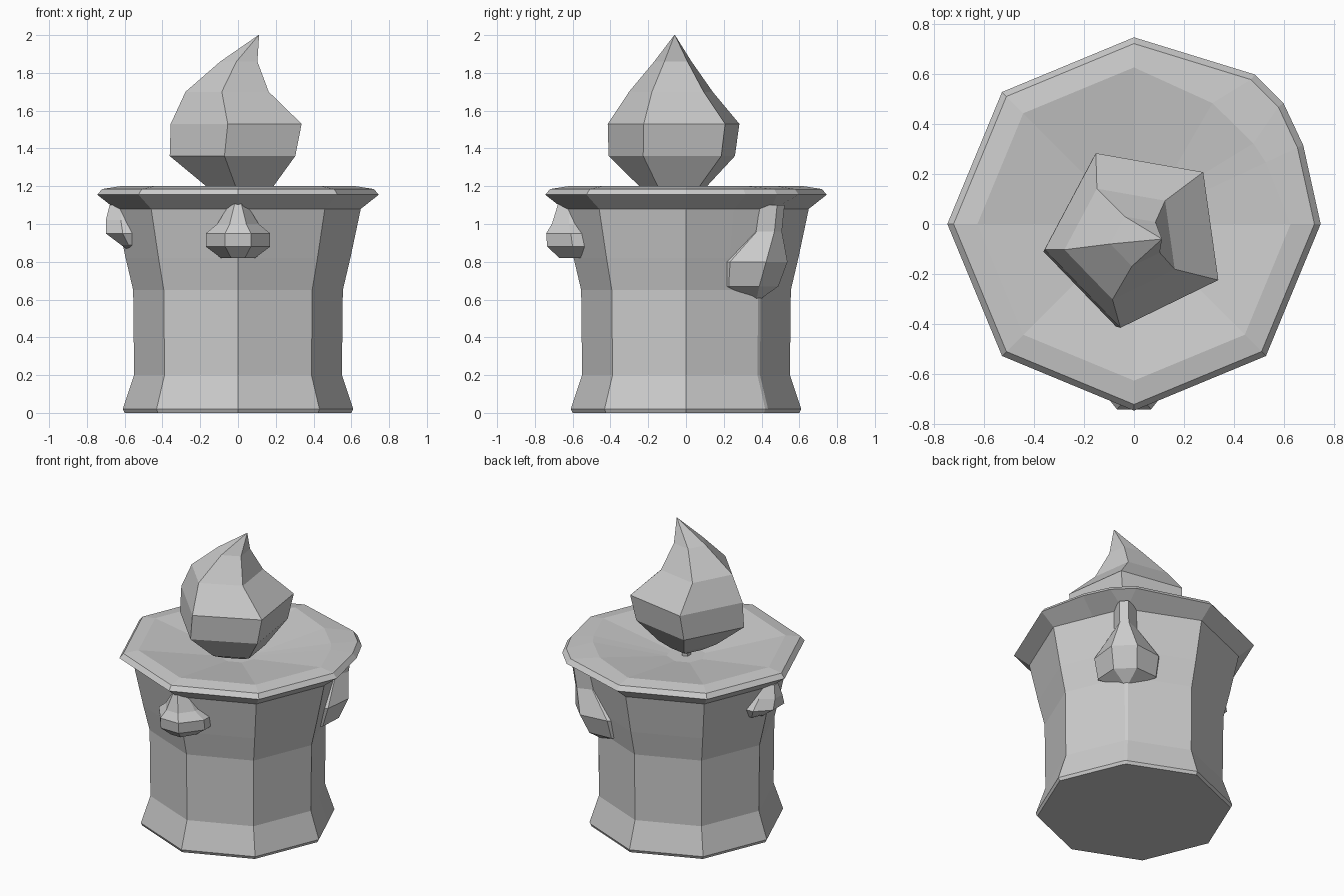
import bpy, bmesh
from math import sin, cos, radians

if "Cube" in bpy.data.objects:
    bpy.data.objects.remove(bpy.data.objects["Cube"])


def loft(name, rings):
    """Join equal-length rings of points with faces and cap both ends."""
    bm = bmesh.new()
    rows = [[bm.verts.new(p) for p in ring] for ring in rings]
    n = len(rows[0])
    for a, b in zip(rows, rows[1:]):
        for i in range(n):
            j = (i + 1) % n
            bm.faces.new((a[i], a[j], b[j], b[i]))
    bm.faces.new(rows[0][::-1])
    bm.faces.new(rows[-1])
    bmesh.ops.recalc_face_normals(bm, faces=bm.faces[:])
    mesh = bpy.data.meshes.new(name)
    bm.to_mesh(mesh)
    bm.free()
    obj = bpy.data.objects.new(name, mesh)
    bpy.context.collection.objects.link(obj)
    return obj


def polar(r, deg, z, cx=0, cy=0):
    return (cx + r * cos(radians(deg)), cy + r * sin(radians(deg)), z)


# Candle body: octagon whose back-right corner swells at the rim
octagon = [(a, 1) for a in range(90, 361, 45)]
plain = [(25, .925), (44, .99), (46, .99)] + octagon
swollen = [(25, 1.0), (39, 1.03), (51, 1.03)] + octagon
inner = [(25, .93), (34, .92), (57, .92)] + octagon
profile = [(.60, 0, plain), (.61, .02, plain), (.55, .20, plain),
           (.555, .65, plain), (.595, .82, plain), (.65, 1.08, plain),
           (.745, 1.155, swollen), (.72, 1.185, swollen),
           (.625, 1.2, inner), (.12, 1.12, plain)]
loft("candle_body", [[polar(r * f, a, z) for a, f in shape]
                     for r, z, shape in profile])


# Wax drips: layers of (z, half width, root radius, outer radius)
def drip(name, angle, layers):
    c, s = cos(radians(angle)), sin(radians(angle))
    rings = []
    for z, w, root, out in layers:
        section = [(root - .1, -w), (root, -w), (out, -w * .4),
                   (out, w * .4), (root, w), (root - .1, w)]
        rings.append([(d * c - t * s, d * s + t * c, z) for d, t in section])
    loft(name, rings)


drip("front_drip", 270, [(.82, .09, .58, .67), (.88, .17, .60, .735),
                         (.95, .17, .61, .74), (1.0, .11, .62, .71),
                         (1.13, .03, .62, .67)])
drip("left_drip", 180, [(.86, .05, .55, .58), (.89, .12, .58, .62),
                        (.95, .15, .61, .70), (1.02, .10, .62, .70),
                        (1.1, .05, .62, .68)])
drip("back_right_drip", 45, [(.60, .03, .50, .54), (.67, .18, .50, .62),
                             (.80, .20, .53, .68), (.96, .07, .60, .69),
                             (1.1, .07, .62, .71)])

# Wick
loft("wick", [[polar(.03, a, z) for a in range(0, 360, 72)]
              for z in (1.1, 1.22)])

# Flame: five-sided, bending over to a point; (z, radius, centre x, centre y)
flame = [(1.15, .10, .02, -.04), (1.20, .19, .02, -.06),
         (1.36, .355, -.01, -.06), (1.53, .37, .01, -.05),
         (1.70, .235, -.045, -.07), (1.86, .105, .01, -.065),
         (2.0, .002, .11, -.06)]
loft("flame", [[polar(r, -28 + 72 * k, z, cx, cy) for k in range(5)]
               for z, r, cx, cy in flame])
